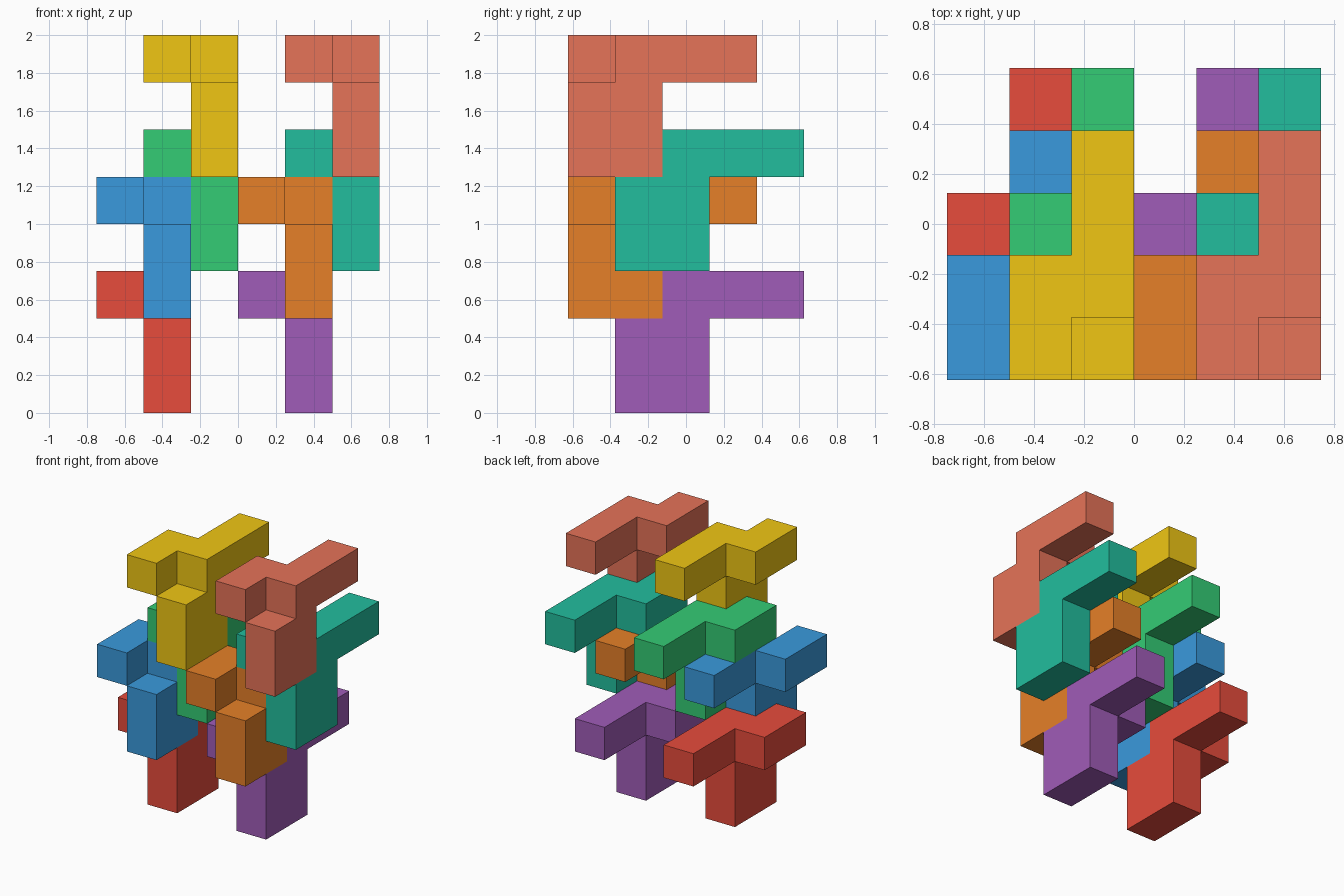
import bpy, bmesh, math

if "Cube" in bpy.data.objects:
    bpy.data.objects.remove(bpy.data.objects["Cube"])

U = 0.25  # cube cell size

# One interlocking piece as cells: 2x2 stem, offset bar on top, side arm
STEM = [(0, y, z) for y in (0, 1) for z in (0, 1)]
BAR = [(0, y, 2) for y in (1, 2, 3)]
ARM = [(-1, y, 2) for y in (0, 1)]
CELLS = set(STEM + BAR + ARM)


def piece_mesh():
    """Outer skin of the piece, with flat areas merged."""
    bm = bmesh.new()
    verts = {}
    for cell in CELLS:
        for a in range(3):
            u, v = (a + 1) % 3, (a + 2) % 3
            for side in (0, 1):
                neighbour = list(cell)
                neighbour[a] += 1 if side else -1
                if tuple(neighbour) in CELLS:
                    continue
                quad = []
                for du, dv in ((0, 0), (1, 0), (1, 1), (0, 1)):
                    p = list(cell)
                    p[a] += side
                    p[u] += du
                    p[v] += dv
                    key = tuple(p)
                    if key not in verts:
                        verts[key] = bm.verts.new([c * U for c in key])
                    quad.append(verts[key])
                bm.faces.new(quad if side else quad[::-1])
    bmesh.ops.dissolve_limit(bm, angle_limit=math.radians(1),
                             verts=bm.verts[:], edges=bm.edges[:])
    mesh = bpy.data.meshes.new("puzzle_piece")
    bm.to_mesh(mesh)
    bm.free()
    return mesh


def linear(c):
    """0-255 screen colour channel to linear."""
    c /= 255
    return c / 12.92 if c <= 0.04045 else ((c + 0.055) / 1.055) ** 2.4


# Colour name, screen colour, position of the stem's lower corner
PIECES = [
    ("red", (231, 76, 60), (-0.50, -0.375, 0.00)),
    ("purple", (160, 92, 184), (0.25, -0.375, 0.00)),
    ("blue", (58, 154, 221), (-0.50, -0.625, 0.50)),
    ("orange", (230, 128, 40), (0.25, -0.625, 0.50)),
    ("green", (52, 204, 117), (-0.25, -0.375, 0.75)),
    ("teal", (34, 190, 158), (0.50, -0.375, 0.75)),
    ("yellow", (240, 198, 20), (-0.25, -0.625, 1.25)),
    ("salmon", (230, 115, 88), (0.50, -0.625, 1.25)),
]

# Identical pieces stacked in two interlocking towers
base = piece_mesh()
for name, rgb, loc in PIECES:
    mat = bpy.data.materials.new(name)
    mat.diffuse_color = (*[linear(c) for c in rgb], 1)
    mat.use_nodes = True
    mat.node_tree.nodes["Principled BSDF"].inputs["Base Color"].default_value = mat.diffuse_color
    mesh = base.copy()
    mesh.materials.append(mat)
    ob = bpy.data.objects.new(name + "_piece", mesh)
    ob.location = loc
    bpy.context.collection.objects.link(ob)
bpy.data.meshes.remove(base)
